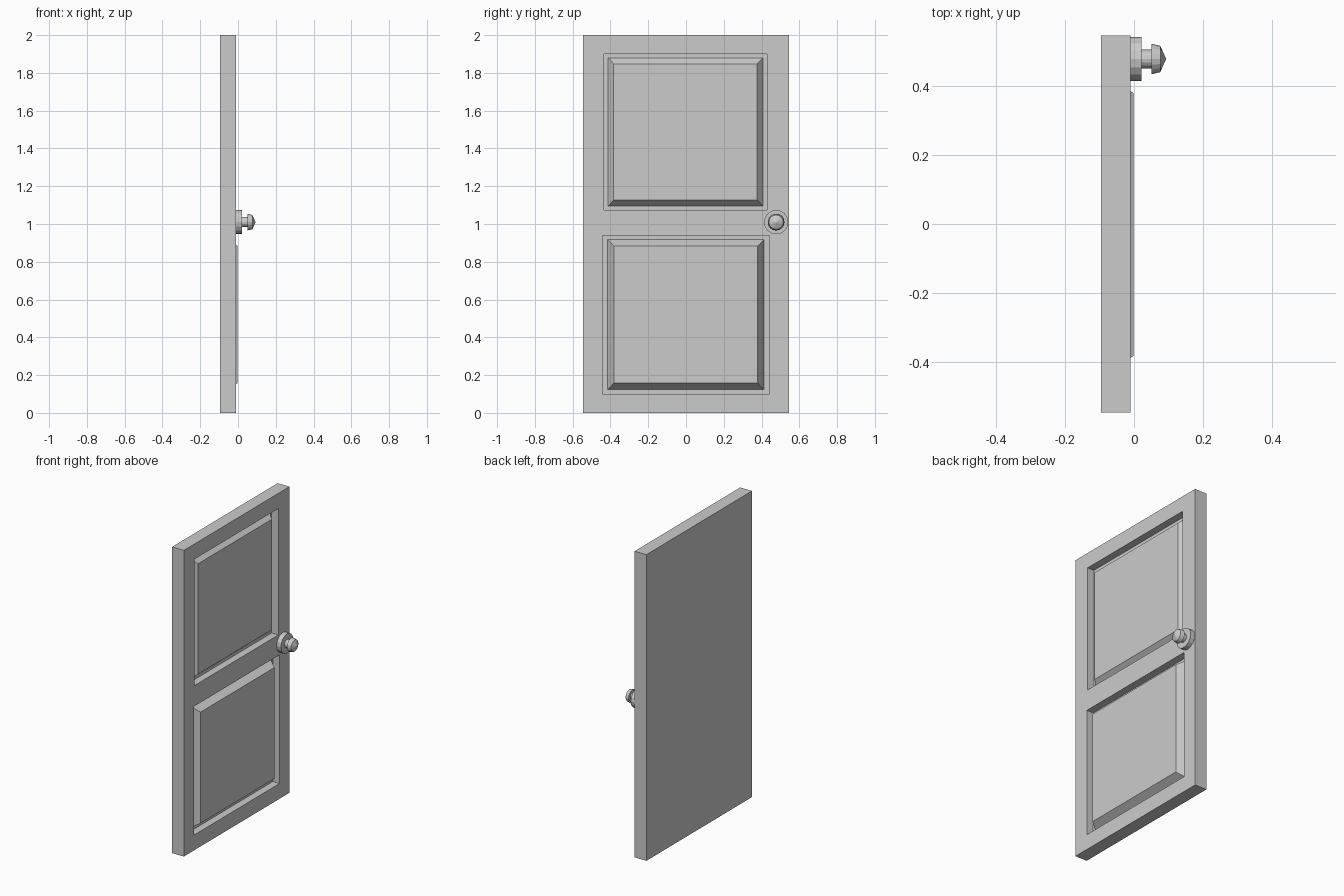
import bpy, bmesh
from math import cos, sin, pi

if "Cube" in bpy.data.objects:
    bpy.data.objects.remove(bpy.data.objects["Cube"])

BACK, FACE, FLOOR = -0.095, -0.01, -0.058


def make_object(name, bm):
    bmesh.ops.recalc_face_normals(bm, faces=bm.faces[:])
    mesh = bpy.data.meshes.new(name)
    bm.to_mesh(mesh)
    bm.free()
    ob = bpy.data.objects.new(name, mesh)
    bpy.context.collection.objects.link(ob)
    return ob


def loft(name, rings):
    """Bridge a list of equal-length point rings and cap both ends."""
    bm = bmesh.new()
    rows = [[bm.verts.new(p) for p in ring] for ring in rings]
    n = len(rows[0])
    for a, b in zip(rows, rows[1:]):
        for i in range(n):
            bm.faces.new((a[i], a[(i + 1) % n], b[(i + 1) % n], b[i]))
    bm.faces.new(rows[0])
    bm.faces.new(rows[-1])
    bmesh.ops.remove_doubles(bm, verts=bm.verts[:], dist=1e-5)
    return make_object(name, bm)


def rect(x, y0, y1, z0, z1):
    return [(x, y0, z0), (x, y1, z0), (x, y1, z1), (x, y0, z1)]


def circle(x, r, cy=0.477, cz=1.01, n=16):
    return [(x, cy + r * cos(2 * pi * i / n), cz + r * sin(2 * pi * i / n))
            for i in range(n)]


# Door slab
slab = loft("door_slab", [rect(BACK, -0.545, 0.545, 0, 2),
                          rect(FACE, -0.545, 0.545, 0, 2)])

# Recess opening, raised panel base, raised panel top, and top height
panels = {
    "upper": ((-0.435, 0.43, 1.075, 1.90), (-0.412, 0.407, 1.095, 1.88),
              (-0.383, 0.377, 1.127, 1.848), -0.02),
    "lower": ((-0.442, 0.442, 0.10, 0.94), (-0.415, 0.413, 0.123, 0.918),
              (-0.382, 0.379, 0.158, 0.884), -0.002),
}
for name, (opening, base, top, height) in panels.items():
    # Cut the recess into the slab
    cutter = loft("recess_cutter", [rect(FLOOR, *opening), rect(0.05, *opening)])
    cutter.hide_render = True
    mod = slab.modifiers.new("recess", 'BOOLEAN')
    mod.operation = 'DIFFERENCE'
    mod.solver = 'EXACT'
    mod.object = cutter
    bpy.context.view_layer.objects.active = slab
    bpy.ops.object.modifier_apply(modifier=mod.name)
    bpy.data.objects.remove(cutter)
    # Raised panel with bevelled edges
    loft(name + "_panel", [rect(FLOOR, *base), rect(height, *top)])

# Knob: rosette, neck and pointed handle
loft("knob_rosette", [circle(FACE, 0.064), circle(0.021, 0.064)])
loft("knob_neck", [circle(0.021, 0.027), circle(0.05, 0.027)])
loft("knob_handle", [circle(0.05, 0.044), circle(0.076, 0.038), circle(0.092, 0.002)])
